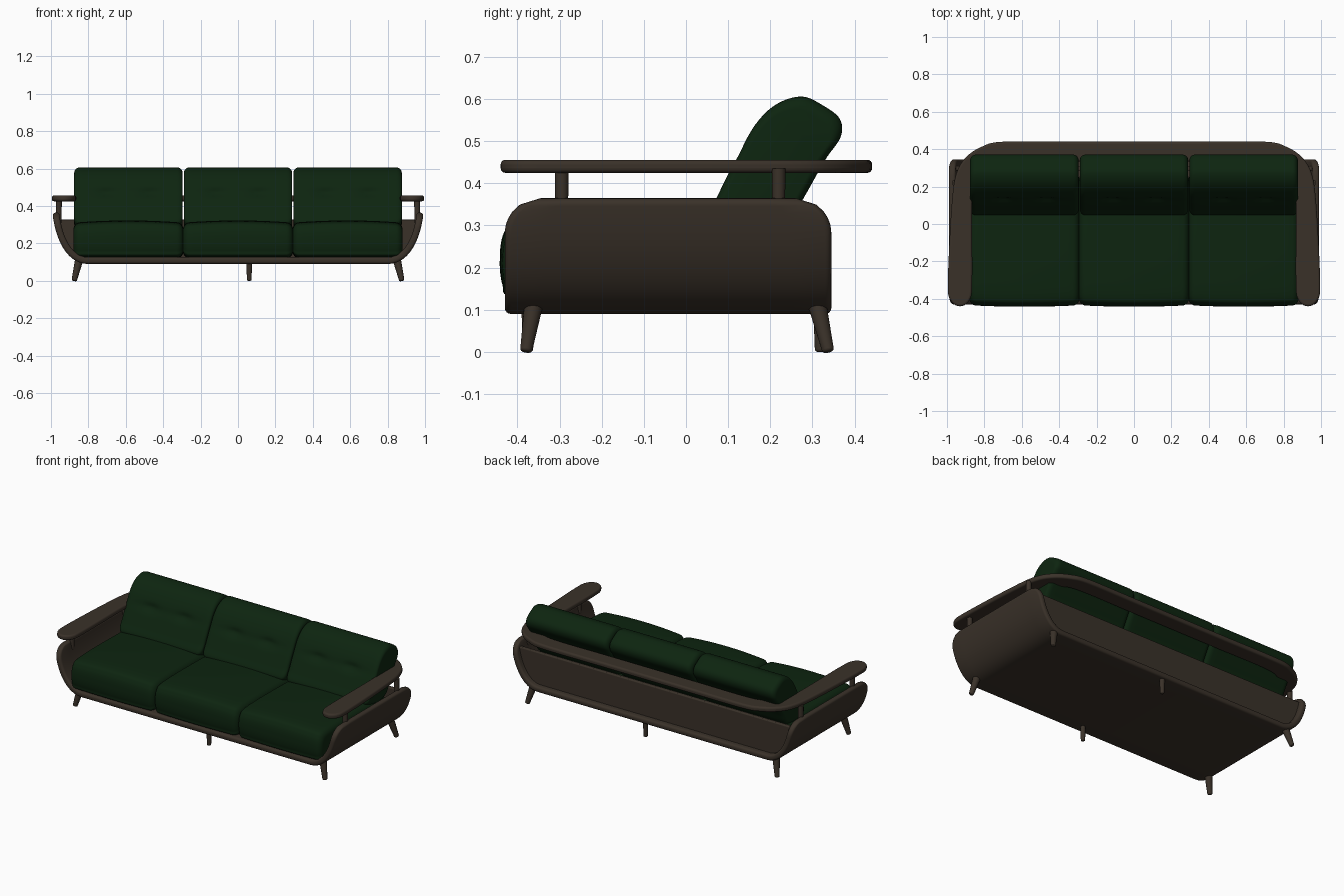
import bpy, bmesh, math
from mathutils import Vector

cube = bpy.data.objects.get("Cube")
if cube:
    bpy.data.objects.remove(cube, do_unlink=True)


def material(name, rgb):
    m = bpy.data.materials.new(name)
    m.use_nodes = True
    m.diffuse_color = (*rgb, 1)
    m.node_tree.nodes["Principled BSDF"].inputs["Base Color"].default_value = (*rgb, 1)
    return m


WOOD = material("dark_walnut", (0.042, 0.031, 0.022))
FABRIC = material("dark_green_fabric", (0.004, 0.018, 0.005))


def finish(name, bm, mat, bevel=0, solid=0, angle=40):
    bmesh.ops.recalc_face_normals(bm, faces=bm.faces)
    mesh = bpy.data.meshes.new(name)
    bm.to_mesh(mesh)
    bm.free()
    mesh.materials.append(mat)
    ob = bpy.data.objects.new(name, mesh)
    bpy.context.collection.objects.link(ob)
    if solid:
        s = ob.modifiers.new("thickness", 'SOLIDIFY')
        s.thickness, s.offset = solid, -1
    if bevel:
        b = ob.modifiers.new("soft_edges", 'BEVEL')
        b.width, b.segments = bevel, 4
        b.limit_method, b.angle_limit = 'ANGLE', math.radians(50)
    bpy.ops.object.select_all(action='DESELECT')
    bpy.context.view_layer.objects.active = ob
    ob.select_set(True)
    bpy.ops.object.shade_smooth_by_angle(angle=math.radians(angle))
    return ob


def spline(points, steps, closed=True):
    """Smooth 2D curve through the points."""
    p = [Vector(q) for q in points]
    n, out = len(p), []
    pick = (lambda i: p[i % n]) if closed else (lambda i: p[max(0, min(n - 1, i))])
    for i in range(n if closed else n - 1):
        a, b, c, d = (pick(i + k) for k in (-1, 0, 1, 2))
        for s in range(steps):
            t = s / steps
            out.append(b + 0.5 * t * (c - a + t * (2*a - 5*b + 4*c - d + t * (3*(b - c) + d - a))))
    return out if closed else out + [p[-1]]


def slab(name, outline, low, high, axis, mat, bevel):
    """Flat outline extruded along z or y."""
    bm = bmesh.new()
    put = (lambda q: (q[0], q[1], low)) if axis == 'z' else (lambda q: (q[0], low, q[1]))
    face = bm.faces.new([bm.verts.new(put(q)) for q in outline])
    new = bmesh.ops.extrude_face_region(bm, geom=[face])["geom"]
    move = Vector((0, 0, high - low)) if axis == 'z' else Vector((0, high - low, 0))
    bmesh.ops.translate(bm, vec=move, verts=[v for v in new if isinstance(v, bmesh.types.BMVert)])
    return finish(name, bm, mat, bevel)


def rod(name, top, bottom, r_top, r_bottom, bevel=0.006):
    top, bottom = Vector(top), Vector(bottom)
    axis = top - bottom
    bm = bmesh.new()
    bmesh.ops.create_cone(bm, cap_ends=True, segments=20, radius1=r_bottom,
                          radius2=r_top, depth=axis.length)
    rot = axis.to_track_quat('Z', 'Y').to_matrix()
    bmesh.ops.rotate(bm, cent=(0, 0, 0), matrix=rot, verts=bm.verts)
    bmesh.ops.translate(bm, vec=(top + bottom) / 2, verts=bm.verts)
    finish(name, bm, WOOD, bevel)


def cushion(name, profile, x0, x1, r=0.035, shape=None):
    """Side profile lofted along x with rounded ends."""
    prof = spline(profile, 8)
    ys, zs = [q.x for q in prof], [q.y for q in prof]
    mid = Vector(((min(ys) + max(ys)) / 2, (min(zs) + max(zs)) / 2))
    half = Vector((max(ys) - mid.x, max(zs) - mid.y))
    arc = [(r * (1 - math.cos(a)), r * (1 - math.sin(a)))
           for a in (k * math.pi / 12 for k in range(7))]
    stations = [(x0 + d, off) for d, off in arc]
    stations += [(x0 + r + (x1 - x0 - 2 * r) * k / 20, 0) for k in range(1, 20)]
    stations += [(x1 - d, off) for d, off in reversed(arc)]
    bm, rings = bmesh.new(), []
    for x, off in stations:
        u = (2 * x - x0 - x1) / (x1 - x0)
        ring = []
        for q in prof:
            d = q - mid
            co = Vector((x, mid.x + d.x * (1 - off / half.x), mid.y + d.y * (1 - off / half.y)))
            ring.append(bm.verts.new(shape(co, u) if shape else co))
        rings.append(ring)
    n = len(prof)
    for a, b in zip(rings, rings[1:]):
        for i in range(n):
            bm.faces.new((a[i], a[(i + 1) % n], b[(i + 1) % n], b[i]))
    bm.faces.new(rings[0])
    bm.faces.new(rings[-1])
    finish(name, bm, FABRIC, angle=60)


# Curved wooden shell: floor sweeping up into both sides
FLOOR, RIM = 0.09, 0.362
a, b, c, d = (Vector(q) for q in ((0.80, FLOOR), (0.91, FLOOR), (0.975, 0.21), (0.992, RIM)))


def sweep(t):
    s = 1 - t
    return s**3 * a + 3 * s * s * t * b + 3 * s * t * t * c + t**3 * d


half_path = [sweep(k / 28) for k in range(29)]
path = [Vector((-q.x, q.y)) for q in reversed(half_path)] + half_path
FRONT, BACK, R = -0.43, 0.345, 0.085
bm, rows = bmesh.new(), []
for q in path:
    h = max(0, q.y - (RIM - R))
    inset = R - math.sqrt(max(0, R * R - h * h))
    rows.append([bm.verts.new((q.x, y, q.y)) for y in
                 (FRONT + inset + (BACK - FRONT - 2 * inset) * k / 8 for k in range(9))])
for p, q in zip(rows, rows[1:]):
    for k in range(8):
        bm.faces.new((p[k], p[k + 1], q[k + 1], q[k]))
shell = finish("curved_shell", bm, WOOD, 0.014, 0.036)
# Thickness must grow toward the inside of the shell
low = min(shell.data.polygons, key=lambda f: f.center.z)
if low.normal.z > 0:
    shell.modifiers["thickness"].offset = 1

# Back panel fitted between the sides
panel_half = [Vector((q.x - 0.012, q.y + 0.012)) for q in half_path if q.y < 0.32]
panel = panel_half + [Vector((-q.x, q.y)) for q in reversed(panel_half)]
slab("back_panel", panel, 0.285, 0.31, 'y', WOOD, 0.006)

# One-piece arm and back rail
rail_half = spline([(0.35, 0.44), (0.70, 0.44), (0.81, 0.415), (0.895, 0.36), (0.95, 0.27),
                    (0.975, 0.1), (0.995, -0.3), (0.983, -0.405), (0.93, -0.44),
                    (0.878, -0.405), (0.865, -0.3), (0.865, 0.12), (0.845, 0.23),
                    (0.79, 0.305), (0.68, 0.335), (0.35, 0.335)], 5, closed=False)
rail = rail_half + [Vector((-q.x, q.y)) for q in reversed(rail_half)]
slab("arm_and_back_rail", rail, 0.425, 0.456, 'z', WOOD, 0.011)

# Arm posts and splayed legs
for side, s in (("left", 1), ("right", -1)):
    for end, y in (("front", -0.295), ("back", 0.22)):
        rod(f"{side}_{end}_post", (s * 0.958, y, 0.435), (s * 0.958, y, 0.31), 0.016, 0.015, 0)
    rod(f"{side}_front_leg", (s * 0.85, -0.362, 0.11), (s * 0.876, -0.38, 0), 0.022, 0.014)
    rod(f"{side}_back_leg", (s * 0.85, 0.312, 0.11), (s * 0.876, 0.338, 0), 0.022, 0.014)
for end, y in (("front", -0.375), ("back", 0.318)):
    rod(f"middle_{end}_leg", (0.06, y, 0.11), (0.06, y, 0), 0.016, 0.012)


# Cushions
def plump(co, u):
    """Crown the seat top and bow its front."""
    k = 1 - u * u
    co.z += 0.012 * k * (co.z > 0.22)
    co.y -= 0.008 * k * (co.y < -0.3)
    return co


def tuft(co, u):
    """Press a soft seam and two buttons into the front."""
    if co.y < 0.25 and co.z > 0.3:
        seam = math.exp(-((co.z - 0.47) / 0.022) ** 2)
        button = sum(math.exp(-((u - e) / 0.16) ** 2) for e in (-0.4, 0.4))
        co.y += seam * (0.004 * (1 - u ** 4) + 0.014 * button)
    return co


seat = [(-0.405, 0.13), (-0.428, 0.16), (-0.434, 0.22), (-0.422, 0.275), (-0.385, 0.302),
        (-0.25, 0.31), (0.0, 0.308), (0.2, 0.30), (0.25, 0.27), (0.26, 0.20), (0.25, 0.13),
        (0.0, 0.122), (-0.25, 0.122)]
back = [(0.05, 0.305), (0.075, 0.37), (0.12, 0.46), (0.165, 0.54), (0.215, 0.588),
        (0.275, 0.606), (0.325, 0.585), (0.365, 0.553), (0.367, 0.51), (0.33, 0.455),
        (0.282, 0.37), (0.235, 0.295), (0.14, 0.275)]
for i, where in enumerate(("right", "middle", "left")):
    x = (i - 1) * 0.586
    cushion(f"{where}_seat_cushion", seat, x - 0.294, x + 0.294, shape=plump)
    cushion(f"{where}_back_cushion", back, x - 0.29, x + 0.29, 0.03, tuft)
